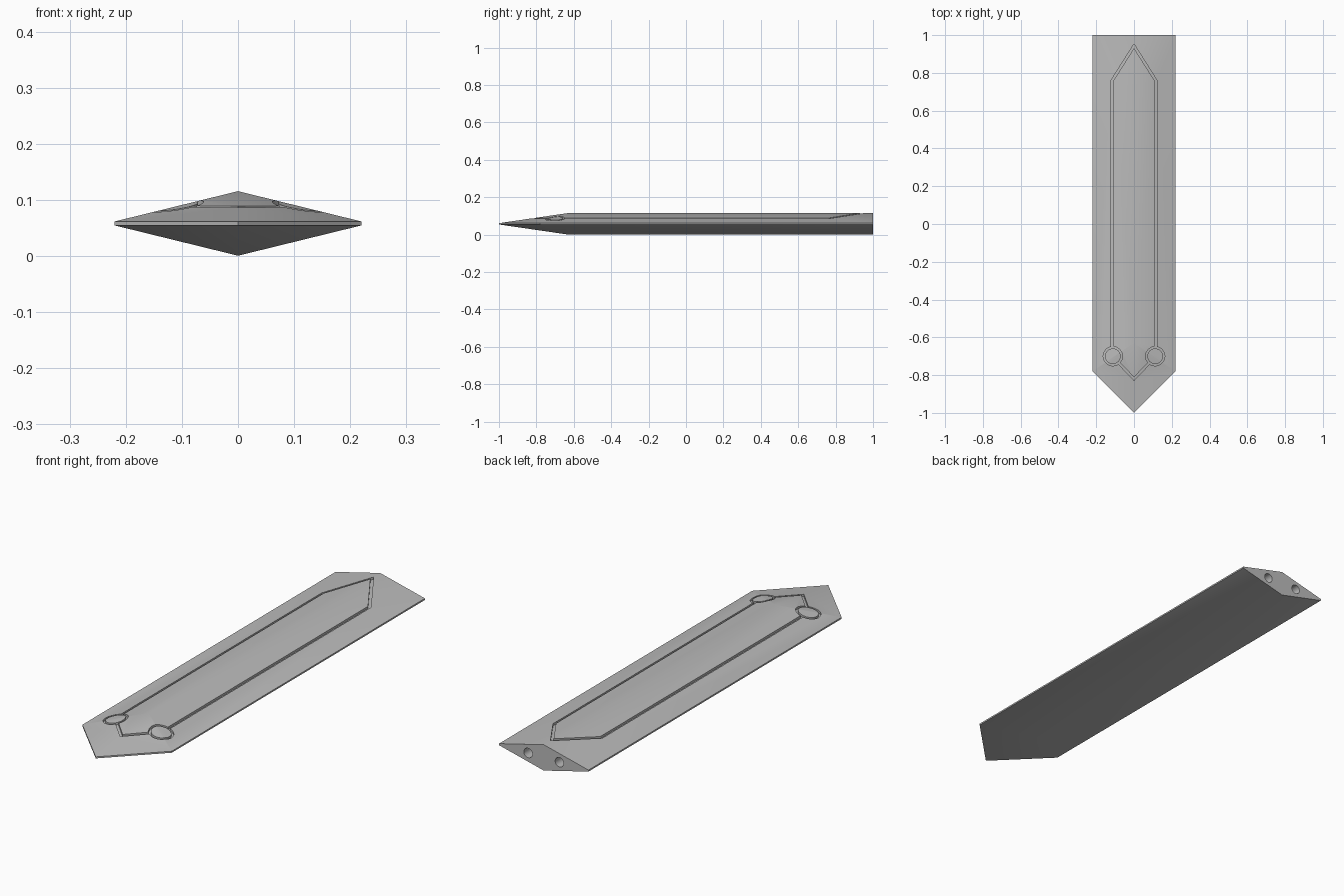
import bpy, bmesh, math
from mathutils import Vector

if "Cube" in bpy.data.objects:
    bpy.data.objects.remove(bpy.data.objects["Cube"])

HALF, MID, RIDGE, EDGE = 0.22, 0.058, 0.0575, 0.0035
SHOULDER, RIDGE_END = -0.78, -0.63
DEPTH, WIDTH = 0.01, 0.012

steel = bpy.data.materials.new("grey metal")
steel.use_nodes = True
grey = (0.5, 0.5, 0.5, 1)
steel.diffuse_color = grey
steel.node_tree.nodes["Principled BSDF"].inputs["Base Color"].default_value = grey


def finish(name, bm):
    bmesh.ops.recalc_face_normals(bm, faces=bm.faces)
    mesh = bpy.data.meshes.new(name)
    bm.to_mesh(mesh)
    bm.free()
    mesh.materials.append(steel)
    obj = bpy.data.objects.new(name, mesh)
    bpy.context.collection.objects.link(obj)
    return obj


def blade(name, drop=0):
    """Diamond-section bar with a pointed front."""
    bm = bmesh.new()

    def v(x, y, z):
        return bm.verts.new((x, y, z - drop))

    halves = []
    for s in (1, -1):
        ridge = [v(0, y, MID + s * RIDGE) for y in (1, RIDGE_END)]
        tip = v(0, -1, MID + s * EDGE)
        rims = [[v(x, y, MID + s * EDGE) for y in (1, SHOULDER)] for x in (-HALF, HALF)]
        for rim in rims:
            bm.faces.new((ridge[0], ridge[1], rim[1], rim[0]))
            bm.faces.new((ridge[1], tip, rim[1]))
        halves.append((ridge, tip, rims))
    (r1, t1, e1), (r2, t2, e2) = halves
    for a, b in zip(e1, e2):
        bm.faces.new((a[0], a[1], b[1], b[0]))
        bm.faces.new((a[1], t1, t2, b[1]))
    bm.faces.new((r1[0], e1[0][0], e2[0][0], r2[0], e2[1][0], e1[1][0]))
    return finish(name, bm)


def band(name, path, top):
    """Upright wall of constant width along an open path, with mitred corners."""
    pts = [Vector(p) for p in path]
    dirs = [(b - a).normalized() for a, b in zip(pts, pts[1:])]
    bm = bmesh.new()
    rings = []
    for i, p in enumerate(pts):
        d0, d1 = dirs[max(i - 1, 0)], dirs[min(i, len(dirs) - 1)]
        mean = (d0 + d1).normalized()
        off = Vector((-mean.y, mean.x)) * (WIDTH / 2 / mean.dot(d0))
        rings.append([bm.verts.new((*q, z)) for q, z in
                      ((p - off, MID), (p + off, MID), (p + off, top), (p - off, top))])
    for a, b in zip(rings, rings[1:]):
        for k in range(4):
            bm.faces.new((a[k], a[k - 1], b[k - 1], b[k]))
    bm.faces.new(rings[0])
    bm.faces.new(rings[-1])
    return finish(name, bm)


def ring(name, x, y, r_in, r_out, top, n=48):
    """Upright circular wall."""
    bm = bmesh.new()
    cols = []
    for i in range(n):
        a = math.tau * i / n
        cols.append([bm.verts.new((x + r * math.cos(a), y + r * math.sin(a), z))
                     for r, z in ((r_in, MID - 0.01), (r_out, MID - 0.01), (r_out, top), (r_in, top))])
    for i in range(n):
        for k in range(4):
            bm.faces.new((cols[i - 1][k], cols[i - 1][k - 1], cols[i][k - 1], cols[i][k]))
    return finish(name, bm)


def combine(target, tool, operation):
    mod = target.modifiers.new(operation.lower(), 'BOOLEAN')
    mod.operation, mod.solver, mod.object = operation, 'EXACT', tool
    bpy.context.view_layer.objects.active = target
    bpy.ops.object.modifier_apply(modifier=mod.name)
    bpy.data.objects.remove(tool)


body = blade("blade")

# Engraved outline: long pointed frame, front chevron and two circles
groove = band("groove", [(-0.115, -0.655), (-0.115, 0.76), (0, 0.942),
                         (0.115, 0.76), (0.115, -0.655)], 0.2)
combine(groove, band("chevron", [(-0.081, -0.735), (0, -0.82), (0.081, -0.735)], 0.21), 'UNION')
for side in (-1, 1):
    combine(groove, ring("circle", side * 0.112, -0.7, 0.041, 0.051, 0.22), 'UNION')
combine(groove, blade("groove_floor", DEPTH), 'DIFFERENCE')
combine(body, groove, 'DIFFERENCE')

# Pin holes in the back end
for side in (-1, 1):
    bpy.ops.mesh.primitive_cylinder_add(vertices=32, radius=0.021, depth=0.4,
                                        location=(side * 0.077, 1, MID),
                                        rotation=(math.pi / 2, 0, 0))
    combine(body, bpy.context.object, 'DIFFERENCE')

bpy.ops.object.select_all(action='DESELECT')
body.select_set(True)
bpy.context.view_layer.objects.active = body
bpy.ops.object.shade_smooth_by_angle(angle=math.radians(30))
